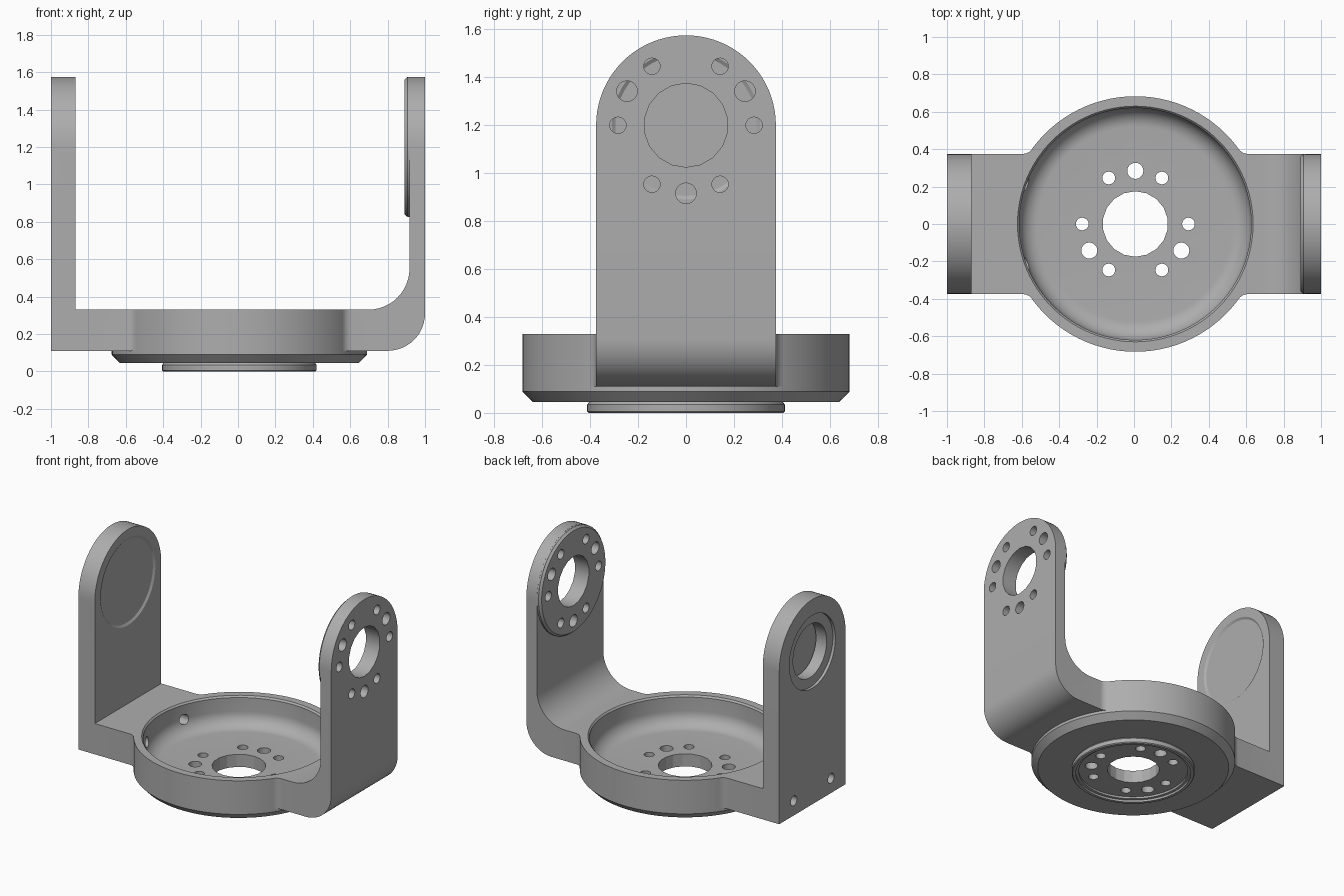
import bpy, bmesh
from math import sin, cos, pi, radians, atan2, degrees
from mathutils import Matrix, Vector

cube = bpy.data.objects.get("Cube")
if cube:
    bpy.data.objects.remove(cube, do_unlink=True)

grey = bpy.data.materials.new("machined grey")
grey.use_nodes = True
GREY = (0.42, 0.42, 0.42, 1)
grey.diffuse_color = GREY
grey.node_tree.nodes["Principled BSDF"].inputs["Base Color"].default_value = GREY

CX = 0.007           # dish axis
HALF = 0.375         # half width of arms and strap
PIVOT = 1.2          # height of the pivot axis


def finish(bm, name):
    bmesh.ops.recalc_face_normals(bm, faces=bm.faces)
    mesh = bpy.data.meshes.new(name)
    bm.to_mesh(mesh)
    bm.free()
    mesh.materials.append(grey)
    obj = bpy.data.objects.new(name, mesh)
    bpy.context.collection.objects.link(obj)
    return obj


def arc(cx, cy, r, a0, a1, n=12):
    angles = [radians(a0 + (a1 - a0) * i / n) for i in range(n + 1)]
    return [(cx + r * cos(a), cy + r * sin(a)) for a in angles]


def extrude(name, points, place, depth):
    """Extrude an outline; place maps a 2D point to 3D, depth is the sweep."""
    bm = bmesh.new()
    face = bm.faces.new([bm.verts.new(place(*p)) for p in points])
    swept = bmesh.ops.extrude_face_region(bm, geom=[face])["geom"]
    verts = [v for v in swept if isinstance(v, bmesh.types.BMVert)]
    bmesh.ops.translate(bm, vec=depth, verts=verts)
    return finish(bm, name)


def lathe(name, profile, steps=96):
    """Revolve a closed (radius, height) profile about z."""
    bm = bmesh.new()
    rings = [[bm.verts.new((r * cos(a), r * sin(a), z)) for r, z in profile]
             for a in (2 * pi * i / steps for i in range(steps))]
    n = len(profile)
    for i in range(steps):
        a, b = rings[i], rings[(i + 1) % steps]
        for j in range(n):
            k = (j + 1) % n
            bm.faces.new((a[j], a[k], b[k], b[j]))
    return finish(bm, name)


def rod(name, start, end, r1, r2=None, sides=32):
    """Cylinder or cone between two points."""
    start, end = Vector(start), Vector(end)
    axis = end - start
    turn = axis.to_track_quat("Z", "Y").to_matrix().to_4x4()
    bm = bmesh.new()
    bmesh.ops.create_cone(bm, cap_ends=True, segments=sides, radius1=r1,
                          radius2=r1 if r2 is None else r2, depth=axis.length,
                          matrix=Matrix.Translation((start + end) / 2) @ turn)
    return finish(bm, name)


def combine(obj, other, operation):
    mod = obj.modifiers.new(operation.lower(), "BOOLEAN")
    mod.operation, mod.solver, mod.object = operation, "EXACT", other
    bpy.ops.object.select_all(action="DESELECT")
    bpy.context.view_layer.objects.active = obj
    obj.select_set(True)
    bpy.ops.object.modifier_apply(modifier=mod.name)
    bpy.data.objects.remove(other, do_unlink=True)


def bolt_circle(large_angles):
    """Six small holes every sixty degrees plus three larger ones."""
    spots = [(60 * i, 0.034) for i in range(6)] + [(a, 0.043) for a in large_angles]
    return [(0.284 * cos(radians(a)), 0.284 * sin(radians(a)), r) for a, r in spots]


# U-shaped strap with both arms, one bend rounded
side = [(-1, 0.11)] + arc(0.8, 0.31, 0.2, 270, 360)
side += [(1, 1.7), (0.917, 1.7)] + arc(0.697, 0.55, 0.22, 0, -90)
side += [(-0.87, 0.33), (-0.87, 1.7), (-1, 1.7)]
bracket = extrude("yoke_bracket", side, lambda x, z: (x, -HALF, z), (0, 2 * HALF, 0))

# Rounded arm tops
arch = [(-0.5, 0), (0.5, 0), (0.5, 0.8), (HALF, 0.8)]
arch += arc(0, PIVOT, HALF, 0, 180, 40) + [(-HALF, 0.8), (-0.5, 0.8)]
combine(bracket, extrude("arch", arch, lambda y, z: (-1.2, y, z), (2.4, 0, 0)), "INTERSECT")

# Filleted necks between strap and dish
fx, fy = 0.602, 0.435
neck = arc(fx, fy, 0.06, 270, degrees(atan2(-fy, -fx)) + 360, 6)
outline = neck + [(-x, y) for x, y in reversed(neck)]
outline += [(-x, -y) for x, y in neck] + [(x, -y) for x, y in reversed(neck)]
combine(bracket, extrude("necks", outline, lambda x, y: (x + CX, y, 0.11), (0, 0, 0.22)), "UNION")

# Room for the dish inside the strap
combine(bracket, rod("dish_room", (CX, 0, -0.1), (CX, 0, 0.5), 0.655, sides=96), "DIFFERENCE")

# Dish with filleted bowl, chamfered flange and recessed foot ring
bowl = [(0.1, 0.12)] + arc(0.52, 0.22, 0.1, 270, 360, 10) + [(0.62, 0.318), (0.63, 0.33)]
flange = [(0.683, 0.33), (0.683, 0.09), (0.64, 0.045)]
foot = [(0.405, 0.045), (0.412, 0.035), (0.412, 0.006), (0.406, 0), (0.385, 0),
        (0.385, 0.015), (0.365, 0.015), (0.365, 0.03), (0.1, 0.03)]
dish = lathe("dish", bowl + flange + foot)
dish.location.x = CX
bpy.context.view_layer.update()
combine(bracket, dish, "UNION")

# Chamfered boss inside the drilled arm
combine(bracket, rod("boss", (0.93, 0, PIVOT), (0.905, 0, PIVOT), 0.374, sides=80), "UNION")
combine(bracket, rod("boss_edge", (0.906, 0, PIVOT), (0.89, 0, PIVOT), 0.374, 0.36, 80), "UNION")

# Centre bores and bolt circles
cutters = [rod("dish_bore", (CX, 0, -0.1), (CX, 0, 0.25), 0.175, sides=18),
           rod("arm_bore", (0.8, 0, PIVOT), (1.1, 0, PIVOT), 0.175, sides=18)]
for x, y, r in bolt_circle((90, 210, 330)):
    cutters.append(rod("dish_hole", (CX + x, y, -0.1), (CX + x, y, 0.25), r, sides=20))
for y, z, r in bolt_circle((30, 150, 270)):
    cutters.append(rod("arm_hole", (0.8, y, PIVOT + z), (1.1, y, PIVOT + z), r, sides=20))

# Stepped bearing seat in the plain arm
for x0, x1, r1, r2 in ((-1.1, -0.8, 0.19, 0.19), (-0.895, -0.8, 0.265, 0.265),
                       (-0.885, -0.8, 0.29, 0.29), (-0.88, -0.86, 0.295, 0.325),
                       (-1.1, -0.98, 0.26, 0.26)):
    cutters.append(rod("bearing_seat", (x0, 0, PIVOT), (x1, 0, PIVOT), r1, r2, 48))

# Cross holes from the plain arm's foot into the bowl
for y in (-0.21, 0.21):
    cutters.append(rod("cross_hole", (-1.1, y, 0.215), (-0.45, y, 0.215), 0.035, sides=20))
for cutter in cutters:
    combine(bracket, cutter, "DIFFERENCE")

bpy.ops.object.shade_smooth_by_angle(angle=radians(28))
